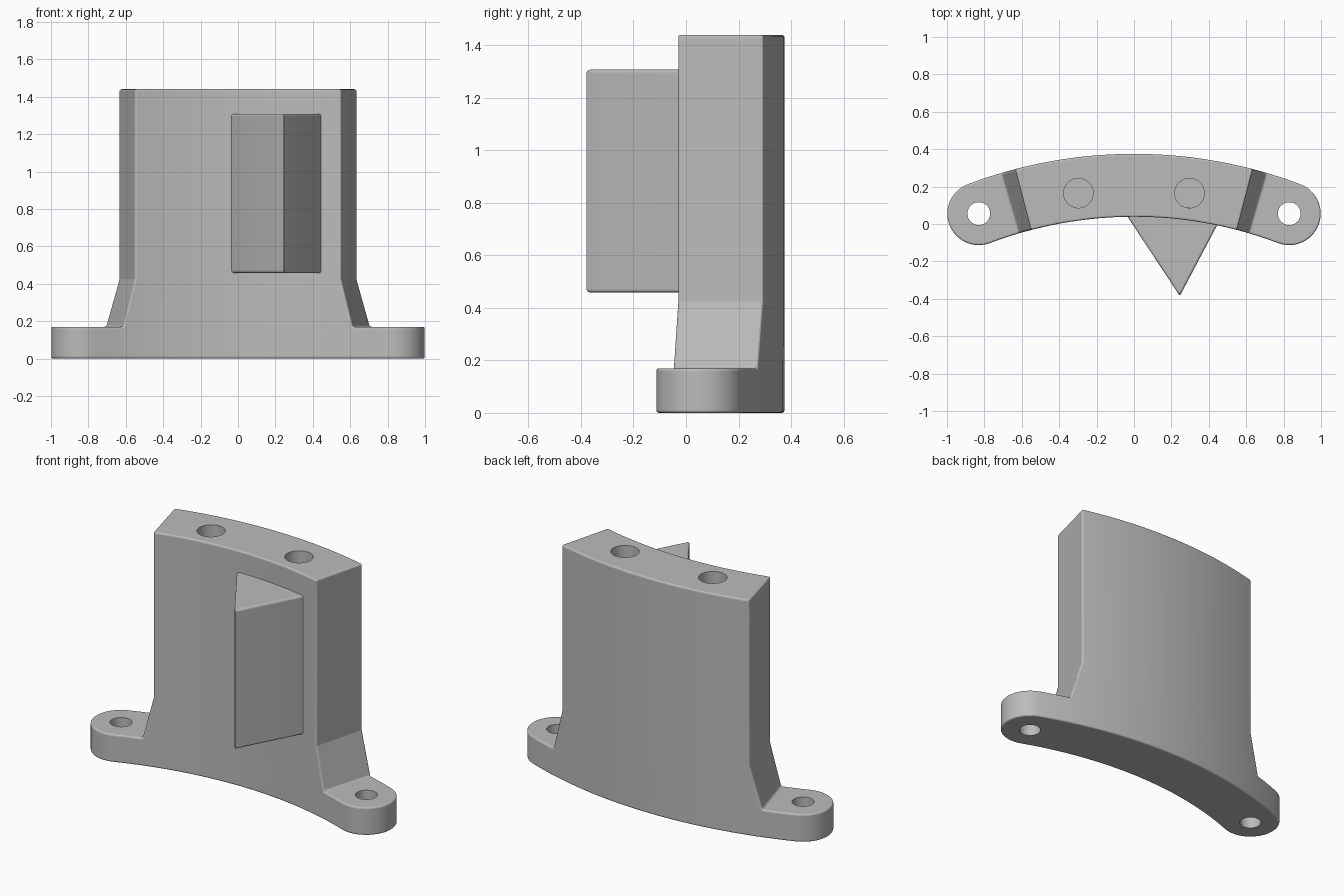
import bpy, bmesh, math
from mathutils import Vector

if "Cube" in bpy.data.objects:
    bpy.data.objects.remove(bpy.data.objects["Cube"])

R_MID, HALF, Y_MID = 2.344, 0.168, 0.207      # centreline radius, half thickness, centreline y
R_OUT, R_IN, YC = R_MID + HALF, R_MID - HALF, Y_MID - R_MID
EAR = math.asin(0.83 / R_MID)                 # angle of the ear centres
FOOT, WALL = math.radians(16.35), math.radians(14.65)
N = 24                                        # columns along the wall

grey = bpy.data.materials.new("light grey")
grey.diffuse_color = (0.5, 0.5, 0.5, 1)
grey.use_nodes = True
grey.node_tree.nodes["Principled BSDF"].inputs["Base Color"].default_value = grey.diffuse_color


def polar(r, a, z):
    return Vector((r * math.sin(a), YC + r * math.cos(a), z))


def finish(bm, name):
    bmesh.ops.recalc_face_normals(bm, faces=bm.faces)
    me = bpy.data.meshes.new(name)
    bm.to_mesh(me)
    bm.free()
    ob = bpy.data.objects.new(name, me)
    bpy.context.collection.objects.link(ob)
    me.materials.append(grey)
    return ob


def soften(bm, width):
    bmesh.ops.recalc_face_normals(bm, faces=bm.faces)
    edges = [e for e in bm.edges if e.calc_face_angle(0) > math.radians(30)]
    bmesh.ops.bevel(bm, geom=edges, offset=width, segments=3, profile=0.5,
                    affect='EDGES', clamp_overlap=True)


def wall_ring(bm, half_angle, z):
    angles = [half_angle * (2 * i / N - 1) for i in range(N + 1)]
    return [[bm.verts.new(polar(r, a, z)) for a in angles] for r in (R_OUT, R_IN)]


def ear_path(bm, side, z):
    # outer edge, round end, inner edge of one ear
    pts = [polar(R_OUT, side * (FOOT + (EAR - FOOT) * t / 3), z) for t in (1, 2)]
    c = polar(R_MID, side * EAR, z)
    for i in range(25):
        t = math.pi * i / 24
        a = side * EAR
        radial = Vector((math.sin(a), math.cos(a), 0))
        along = Vector((math.cos(a), -math.sin(a), 0)) * side
        pts.append(c + HALF * (radial * math.cos(t) + along * math.sin(t)))
    pts += [polar(R_IN, side * (FOOT + (EAR - FOOT) * t / 3), z) for t in (2, 1)]
    return [bm.verts.new(p) for p in pts]


# Curved wall with a flared foot and two rounded mounting ears
bm = bmesh.new()
rings = [wall_ring(bm, a, z) for a, z in ((FOOT, 0), (FOOT, 0.17), (WALL, 0.425), (WALL, 1.44))]
for lo, hi in zip(rings, rings[1:]):
    for k in (0, 1):
        for i in range(N):
            bm.faces.new((lo[k][i], lo[k][i + 1], hi[k][i + 1], hi[k][i]))
for lo, hi in zip(rings[1:], rings[2:]):
    for i in (0, N):
        bm.faces.new((lo[0][i], lo[1][i], hi[1][i], hi[0][i]))
bm.faces.new(rings[3][0] + rings[3][1][::-1])
outline = []
for side, i in ((1, N), (-1, 0)):
    loops = []
    for ring, z in zip(rings[:2], (0, 0.17)):
        loops.append([ring[0][i]] + ear_path(bm, side, z) + [ring[1][i]])
    for j in range(len(loops[0]) - 1):
        bm.faces.new((loops[0][j], loops[0][j + 1], loops[1][j + 1], loops[1][j]))
    bm.faces.new(loops[1])
    outline.append(loops[0])
bottom = rings[0][0][1:-1] + outline[0] + rings[0][1][1:-1][::-1] + outline[1][::-1]
bm.faces.new(bottom)
soften(bm, 0.01)
body = finish(bm, "curved_bracket")


# Holes: through the ears, blind in the top of the wall
def drill(name, x, y, r, z0, z1):
    bm = bmesh.new()
    bmesh.ops.create_cone(bm, cap_ends=True, segments=40, radius1=r, radius2=r, depth=z1 - z0)
    bmesh.ops.translate(bm, verts=bm.verts, vec=(x, y, (z0 + z1) / 2))
    cutter = finish(bm, name)
    cutter.hide_render = True
    cutter.hide_viewport = True
    mod = body.modifiers.new(name, 'BOOLEAN')
    mod.operation, mod.solver, mod.object = 'DIFFERENCE', 'EXACT', cutter


for s in (-1, 1):
    ear = polar(R_MID, s * EAR, 0)
    drill("ear_hole_cutter", ear.x, ear.y, 0.061, -0.1, 0.3)
    drill("top_hole_cutter", s * 0.297, 0.165, 0.079, 1.04, 1.6)

# Triangular fin on the front, its back sunk into the wall
bm = bmesh.new()
tri = [(-0.075, 0.10), (0.245, -0.385), (0.49, 0.08)]
base = bm.faces.new([bm.verts.new((x, y, 0.458)) for x, y in tri])
top = bmesh.ops.extrude_face_region(bm, geom=[base])
bmesh.ops.translate(bm, vec=(0, 0, 0.85),
                    verts=[v for v in top["geom"] if isinstance(v, bmesh.types.BMVert)])
soften(bm, 0.012)
fin = finish(bm, "triangular_fin")

for ob in (body, fin):
    bpy.ops.object.select_all(action='DESELECT')
    ob.select_set(True)
    bpy.context.view_layer.objects.active = ob
    for mod in list(ob.modifiers):
        bpy.ops.object.modifier_apply(modifier=mod.name)
    bpy.ops.object.shade_smooth_by_angle(angle=math.radians(12))
